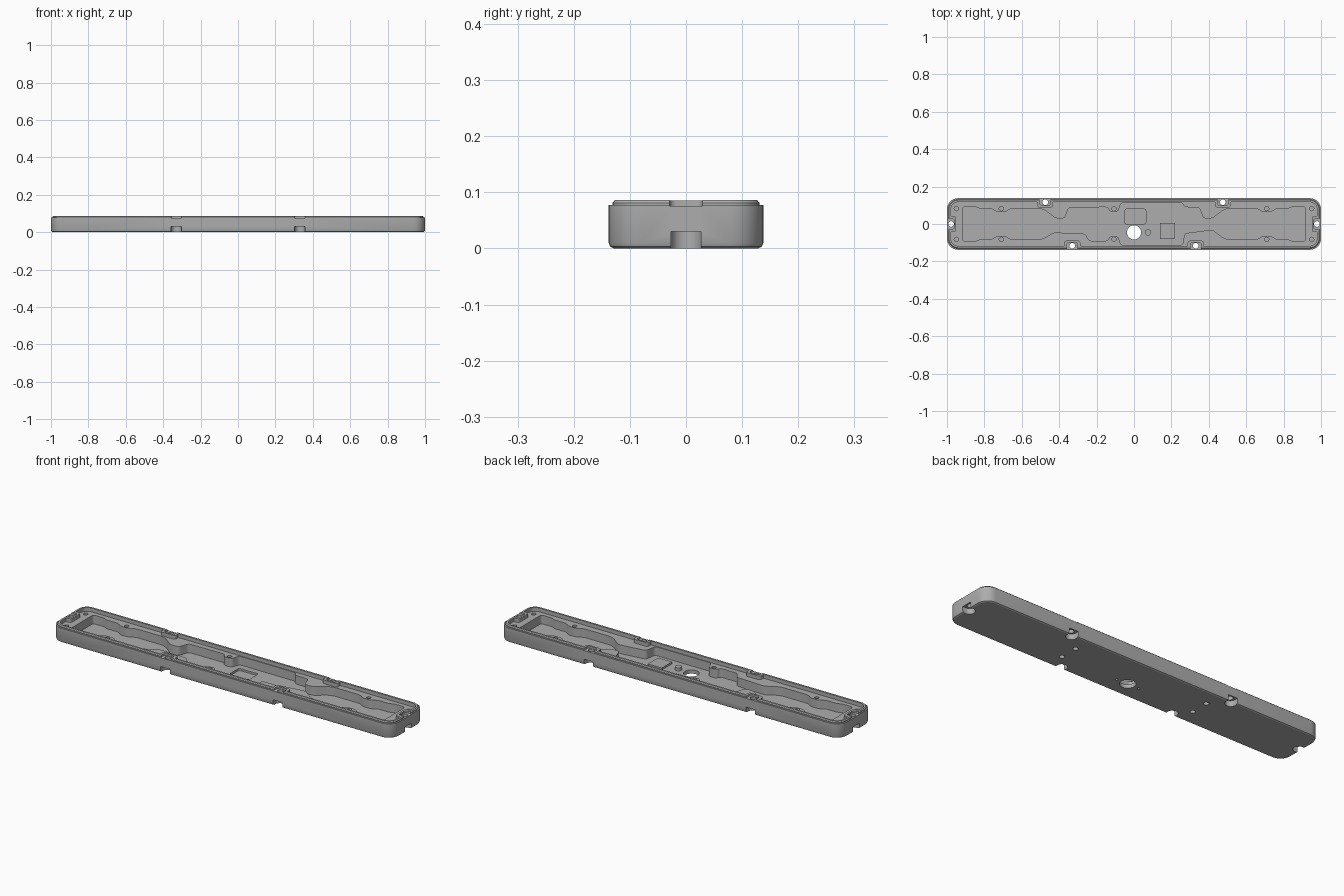
import bpy, bmesh, math
from mathutils import Vector

old = bpy.data.objects.get("Cube")
if old:
    bpy.data.objects.remove(old, do_unlink=True)

HX, HY = 1.0, 0.138          # half length and half width
RIM, LEDGE, FLOOR, TOP = 0.077, 0.066, 0.02, 0.086

grey = bpy.data.materials.new("plain grey")
grey.use_nodes = True
grey.diffuse_color = (0.42, 0.42, 0.42, 1)
grey.node_tree.nodes["Principled BSDF"].inputs["Base Color"].default_value = grey.diffuse_color


def rounded_rect(hx, hy, r, cx=0, cy=0, steps=8):
    pts = []
    for k, (sx, sy) in enumerate([(1, 1), (-1, 1), (-1, -1), (1, -1)]):
        for i in range(steps + 1):
            a = (k + i / steps) * math.pi / 2
            pts.append((cx + sx * (hx - r) + r * math.cos(a),
                        cy + sy * (hy - r) + r * math.sin(a)))
    return pts


def circle(x, y, r, n=24):
    return [(x + r * math.cos(i * math.tau / n), y + r * math.sin(i * math.tau / n))
            for i in range(n)]


def soften(points, r, steps=4):
    """Round every corner of a polygon with a short curve."""
    out, n = [], len(points)
    for i in range(n):
        a, p, b = (Vector(points[j % n]) for j in (i - 1, i, i + 1))
        s = p + (a - p).normalized() * min(r, (a - p).length * 0.45)
        e = p + (b - p).normalized() * min(r, (b - p).length * 0.45)
        for k in range(steps + 1):
            t = k / steps
            out.append(tuple(s * (1 - t) ** 2 + p * 2 * t * (1 - t) + e * t * t))
    return out


def loft(name, layers):
    """Closed solid through a stack of (outline, z) layers."""
    bm = bmesh.new()
    rings = [[bm.verts.new((x, y, z)) for x, y in pts] for pts, z in layers]
    n = len(rings[0])
    for lo, hi in zip(rings, rings[1:]):
        for i in range(n):
            j = (i + 1) % n
            bm.faces.new((lo[i], lo[j], hi[j], hi[i]))
    bm.faces.new(rings[0][::-1])
    bm.faces.new(rings[-1])
    bmesh.ops.recalc_face_normals(bm, faces=bm.faces)
    mesh = bpy.data.meshes.new(name)
    bm.to_mesh(mesh)
    bm.free()
    mesh.materials.append(grey)
    ob = bpy.data.objects.new(name, mesh)
    bpy.context.collection.objects.link(ob)
    return ob


def combine(pts, z0, z1, operation):
    """Add a prism to the tray or cut it away."""
    tool = loft("helper", [(pts, z0), (pts, z1)])
    tool.hide_render = True
    mod = tray.modifiers.new("step", 'BOOLEAN')
    mod.operation, mod.solver, mod.object = operation, 'EXACT', tool
    bpy.context.view_layer.objects.active = tray
    bpy.ops.object.modifier_apply(modifier=mod.name)
    bpy.data.objects.remove(tool, do_unlink=True)


def cut(pts, z0, z1):
    combine(pts, z0, z1, 'DIFFERENCE')


def add(pts, z0, z1):
    combine(pts, z0, z1, 'UNION')


def shell(inset):
    return rounded_rect(HX - inset, HY - inset, 0.06 - inset)


# outer shell with eased bottom edge and stepped, chamfered lip
tray = loft("tray", [(shell(0.009), 0), (shell(0.003), 0.003), (shell(0), 0.01),
                     (shell(0), RIM), (shell(0.007), RIM), (shell(0.007), 0.081),
                     (shell(0.011), TOP)])
cut(shell(0.021), LEDGE, 0.1)

# deep pocket: one scalloped quarter, mirrored to each corner
END = [(0.915, 0.094), (0.85, 0.094), (0.83, 0.083), (0.76, 0.083), (0.735, 0.064),
       (0.685, 0.064), (0.66, 0.083), (0.5, 0.083), (0.47, 0.07)]
NECK = [(0.42, 0.03), (0.37, 0.03), (0.35, 0.088)]
SHELF = [(0.43, 0.045), (0.26, 0.052), (0.24, 0.09)]
BOSS = [(0.14, 0.09), (0.13, 0.066), (0.085, 0.066), (0.07, 0.113)]


def flip(pts, sx, sy):
    return [(sx * x, sy * y) for x, y in pts]


pocket = (flip(END + NECK + [(0.27, 0.09), (0.26, 0.113)], 1, 1)
          + flip(END + NECK + BOSS, -1, 1)[::-1]
          + flip(END + SHELF + BOSS, -1, -1)
          + flip(END + NECK[:1] + [(0.27, 0.05), (0.26, 0.113)], 1, -1)[::-1])
cut(soften(pocket, 0.015), FLOOR, LEDGE + 0.01)

# screw stations: front pair, back pair and both ends
stations = [(x, -1, 0) for x in (-0.33, 0.33)] + [(x, 1, 0) for x in (-0.475, 0.475)]
stations += [(0, 1, 1), (0, -1, 1)]


def station_rect(station, half, near, far, r):
    along, side, at_end = station
    centre = side * ((HX if at_end else HY) - (near + far) / 2)
    depth = (far - near) / 2
    if at_end:
        return rounded_rect(depth, half, r, centre, along)
    return rounded_rect(half, depth, r, along, centre)


for s in stations:
    add(station_rect(s, 0.043, 0.0125, 0.049, 0.012), 0.04, TOP - 0.0005)
    cut(station_rect(s, 0.029, -0.03, 0.039, 0.012), RIM - 0.001, 0.1)
    cut(station_rect(s, 0.027, -0.06, 0.044, 0.026), -0.02, 0.03)
    cut(station_rect(s, 0.015, 0.007, 0.037, 0.0149), 0.02, 0.1)

# screw holes in the corner ledges and scalloped bosses
for sy in (-1, 1):
    for x in (-0.95, 0.95, -0.71, 0.71, -0.107):
        cut(circle(x, sy * 0.082, 0.0115, 16), 0.035, 0.1)
    # blind mounting holes underneath
    for x in (-0.39, 0.39):
        cut(circle(x, sy * 0.048, 0.013, 16), -0.01, 0.015)

# cable opening with two small pin holes underneath
cut(circle(0, -0.045, 0.038, 32), -0.01, 0.05)
for x in (-0.066, 0.066):
    cut(circle(x, -0.045, 0.006, 12), -0.01, 0.01)

# recessed bay, raised pad and locating post on the floor
cut(rounded_rect(0.057, 0.04, 0.012, 0.007, 0.04), 0.009, 0.05)
add(rounded_rect(0.041, 0.043, 0.003, 0.179, -0.037), 0.015, 0.03)
add(circle(0.075, -0.045, 0.017), 0.015, 0.036)

bpy.ops.object.select_all(action='DESELECT')
tray.select_set(True)
bpy.context.view_layer.objects.active = tray
bpy.ops.object.shade_smooth_by_angle(angle=math.radians(25))
